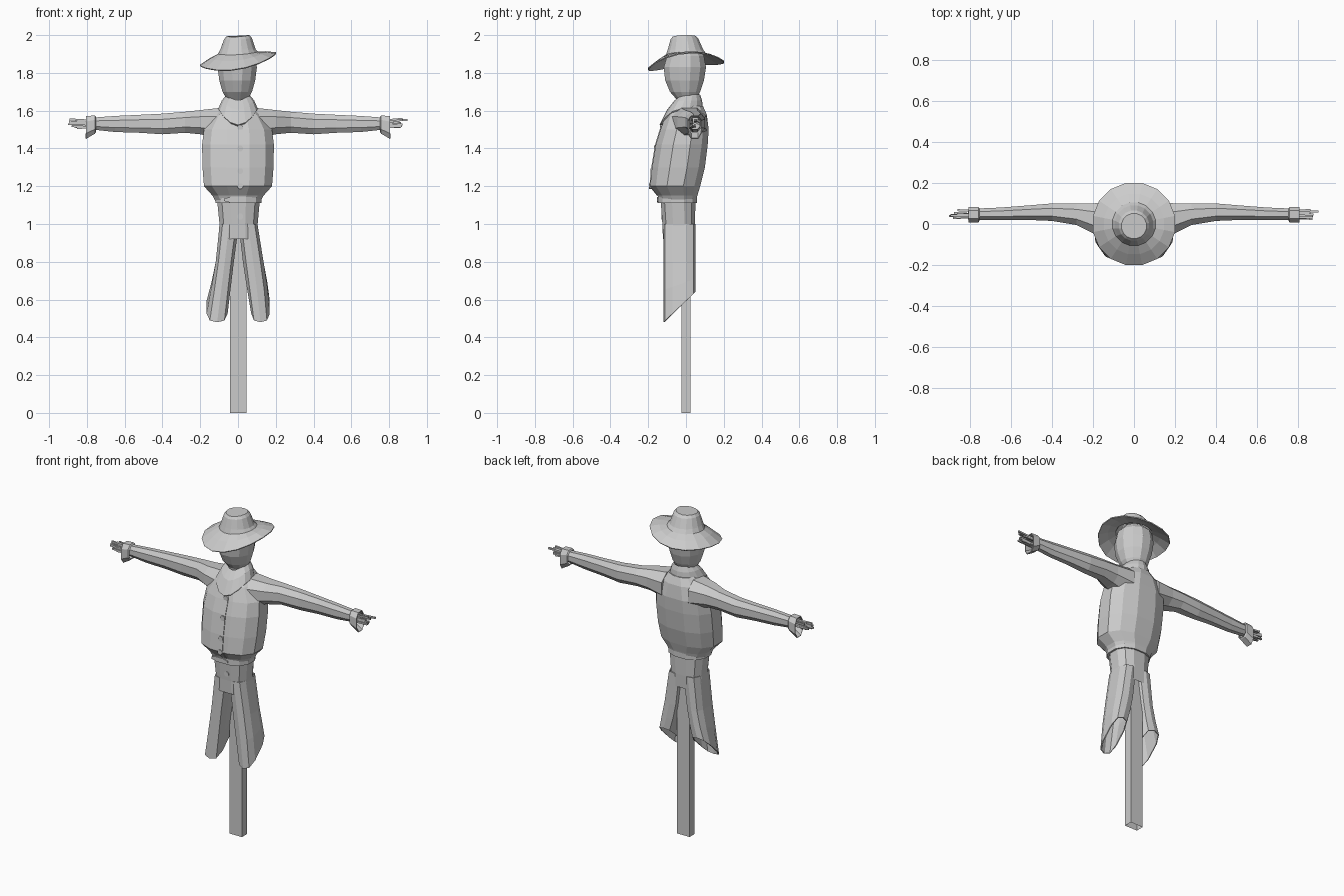
import bpy, bmesh, math, random
from mathutils import Vector

if "Cube" in bpy.data.objects:
    bpy.data.objects.remove(bpy.data.objects["Cube"])

random.seed(4)
grey = bpy.data.materials.new("plain grey")
grey.diffuse_color = (0.6, 0.6, 0.6, 1)
grey.use_nodes = True
grey.node_tree.nodes["Principled BSDF"].inputs["Base Color"].default_value = grey.diffuse_color


def loft(name, rings, start=False, end=False, thick=0):
    """Skin a list of equal-length point rings."""
    bm = bmesh.new()
    vs = [[bm.verts.new(p) for p in r] for r in rings]
    n = len(vs[0])
    for a, b in zip(vs, vs[1:]):
        for i in range(n):
            j = (i + 1) % n
            bm.faces.new((a[i], a[j], b[j], b[i]))
    if start:
        bm.faces.new(vs[0][::-1])
    if end:
        bm.faces.new(vs[-1])
    bmesh.ops.recalc_face_normals(bm, faces=bm.faces)
    me = bpy.data.meshes.new(name)
    bm.to_mesh(me)
    bm.free()
    me.materials.append(grey)
    ob = bpy.data.objects.new(name, me)
    bpy.context.collection.objects.link(ob)
    if thick:
        m = ob.modifiers.new("thickness", 'SOLIDIFY')
        m.thickness = thick
    return ob


def oval(a0, a1, b0, b1, n=12, e=1.0):
    """Points of a (squared when e < 1) oval inside a 2D box."""
    pts = []
    for i in range(n):
        t = 2 * math.pi * (i + 0.5) / n
        c, s = math.cos(t), math.sin(t)
        k = math.cos(math.pi / n)
        c = math.copysign(min(1, abs(c) / k) ** e, c)
        s = math.copysign(min(1, abs(s) / k) ** e, s)
        pts.append(((a0 + a1) / 2 + c * (a1 - a0) / 2, (b0 + b1) / 2 + s * (b1 - b0) / 2))
    return pts


def level(z, x0, x1, y0, y1, n=12, e=1.0):
    return [Vector((x, y, z)) for x, y in oval(x0, x1, y0, y1, n, e)]


# Pole, open at the foot
loft("pole", [[(-.042, -.025, z), (.044, -.025, z), (.044, .025, z), (-.042, .025, z)]
              for z in (0, 1.6)], end=True)

# Jacket body
body = [(1.11, .115, -.135, .05), (1.15, .135, -.15, .06), (1.20, .18, -.19, .075),
        (1.30, .188, -.18, .10), (1.42, .19, -.16, .115), (1.50, .18, -.135, .12),
        (1.58, .13, -.105, .11), (1.625, .08, -.06, .09)]
loft("jacket", [level(z, -h, h, a, b, 12, .85) for z, h, a, b in body], True, True)

# Belt
loft("belt", [level(z, -.12, .125, -.148, .058, 12, .85) for z in (1.11, 1.145)], True, True)

# Trousers: hips, then two open legs with a hem slanting up to the back
loft("hips", [level(1.14, -.112, .117, -.135, .05, 12, .8), level(1.0, -.098, .104, -.125, .048, 12, .8),
              level(.92, -.105, .11, -.122, .045, 12, .8)])
legs = {"left_leg": [(1.0, -.097, .005), (.80, -.118, -.022), (.65, -.14, -.038), (.48, -.166, -.055)],
        "right_leg": [(1.0, .003, .103), (.80, .026, .135), (.65, .046, .155), (.48, .07, .168)]}
for name, rows in legs.items():
    rings = [level(z, a, b, -.12, .05, 10, .75) for z, a, b in rows]
    for p in rings[-1]:
        p.z += .16 * max(0, (p.y + .12) / .17)
    for p in rings[-2]:
        p.z += .06 * max(0, (p.y + .12) / .17)
    loft(name, rings, thick=.006)

# Arms, cuffs and straw hands, mirrored left and right
arm = [(.09, -.08, .11, 1.45, 1.615), (.2, -.045, .10, 1.475, 1.603), (.28, -.005, .10, 1.483, 1.594),
       (.40, .015, .10, 1.475, 1.584), (.52, .02, .09, 1.483, 1.578), (.65, .02, .08, 1.487, 1.572),
       (.77, .02, .075, 1.50, 1.563)]
cuff = [(.752, .015, .078, 1.485, 1.567), (.758, .008, .083, 1.478, 1.574),
        (.805, .008, .083, 1.45, 1.572)]


def across(x, y0, y1, z0, z1, n=8, e=.9):
    return [Vector((x, y, z)) for y, z in oval(y0, y1, z0, z1, n, e)]


for side, s in (("left", -1), ("right", 1)):
    loft(side + "_sleeve", [across(s * r[0], *r[1:]) for r in arm], True, True)
    loft(side + "_cuff", [across(s * r[0], *r[1:], 8, .75) for r in cuff], thick=.005)
    for i in range(14):
        y, z = random.uniform(.03, .065), random.uniform(1.51, 1.55)
        dy, dz = random.uniform(-.008, .008), random.uniform(-.01, .01)
        w = .005
        loft(f"{side}_straw_{i}", [across(s * .76, y - w, y + w, z - w, z + w, 4, 1),
             across(s * random.uniform(.85, .9), y + dy - w, y + dy + w, z + dz - w, z + dz + w, 4, 1)],
             True, True)

# Head: a tied sack
head = [(1.60, .05, -.04, .06), (1.66, .055, -.05, .055), (1.70, .078, -.085, .075),
        (1.76, .095, -.11, .095), (1.83, .104, -.118, .106), (1.89, .095, -.10, .095),
        (1.93, .06, -.06, .055)]
loft("head", [level(z, -h - .004, h - .004, a, b, 12) for z, h, a, b in head], True, True)


# Neckerchief: draped ring with a point down the front
def drape(z, h, y0, y1, drop):
    pts = []
    for i in range(16):
        t = 2 * math.pi * i / 16
        f = max(0, -math.sin(t))
        pts.append(Vector((h * math.cos(t), (y0 + y1) / 2 + math.sin(t) * (y1 - y0) / 2, z - drop * f ** 2)))
    return pts


loft("neckerchief", [drape(1.66, .055, -.05, .06, .03), drape(1.685, .06, -.06, .075, .03),
                     drape(1.655, .085, -.10, .085, .05), drape(1.61, .105, -.14, .09, .085),
                     drape(1.595, .095, -.125, .085, .08)])


# Hat: wavy brim rising to a tapered crown
def hat_ring(r, z, wave=0, cy=0):
    pts = []
    for i in range(16):
        t = 2 * math.pi * (i + .5) / 16
        dz = .03 * math.cos(t) + .0175 * math.sin(t) + .016 * math.cos(2 * t)
        pts.append(Vector((r * math.cos(t), cy + r * math.sin(t), z + wave * dz)))
    return pts


loft("hat", [hat_ring(.204, 1.857, 1.1), hat_ring(.15, 1.886, .6), hat_ring(.107, 1.903, .2),
             hat_ring(.095, 1.925, 0, -.003), hat_ring(.075, 1.98, .1, -.008),
             hat_ring(.062, 1.995, .12, -.01)], end=True, thick=.006)


# Buttons, buckle and jacket opening on the front
def front_y(z):
    for (z0, _, a0, _), (z1, _, a1, _) in zip(body, body[1:]):
        if z0 <= z <= z1:
            return a0 + (a1 - a0) * (z - z0) / (z1 - z0)
    return -.124


def disc(name, x, z, r, y, rz=None):
    loft(name, [[(px, yy, pz) for px, pz in oval(x - r, x + r, z - (rz or r), z + (rz or r), 8)]
                for yy in (y + .008, y - .007)], True, True)


for i, z in enumerate((1.51, 1.40, 1.28, 1.20, 1.04)):
    disc(f"button_{i}", .012, z, .015, front_y(z))
disc("belt_buckle", -.02, 1.128, .055, -.147, .014)
strip = [1.15, 1.2, 1.3, 1.42, 1.5]
loft("jacket_placket", [[(-.006, front_y(z) + .01, z), (-.006, front_y(z) - .004, z),
                         (.028, front_y(z) - .004, z), (.028, front_y(z) + .01, z)] for z in strip], True, True)
